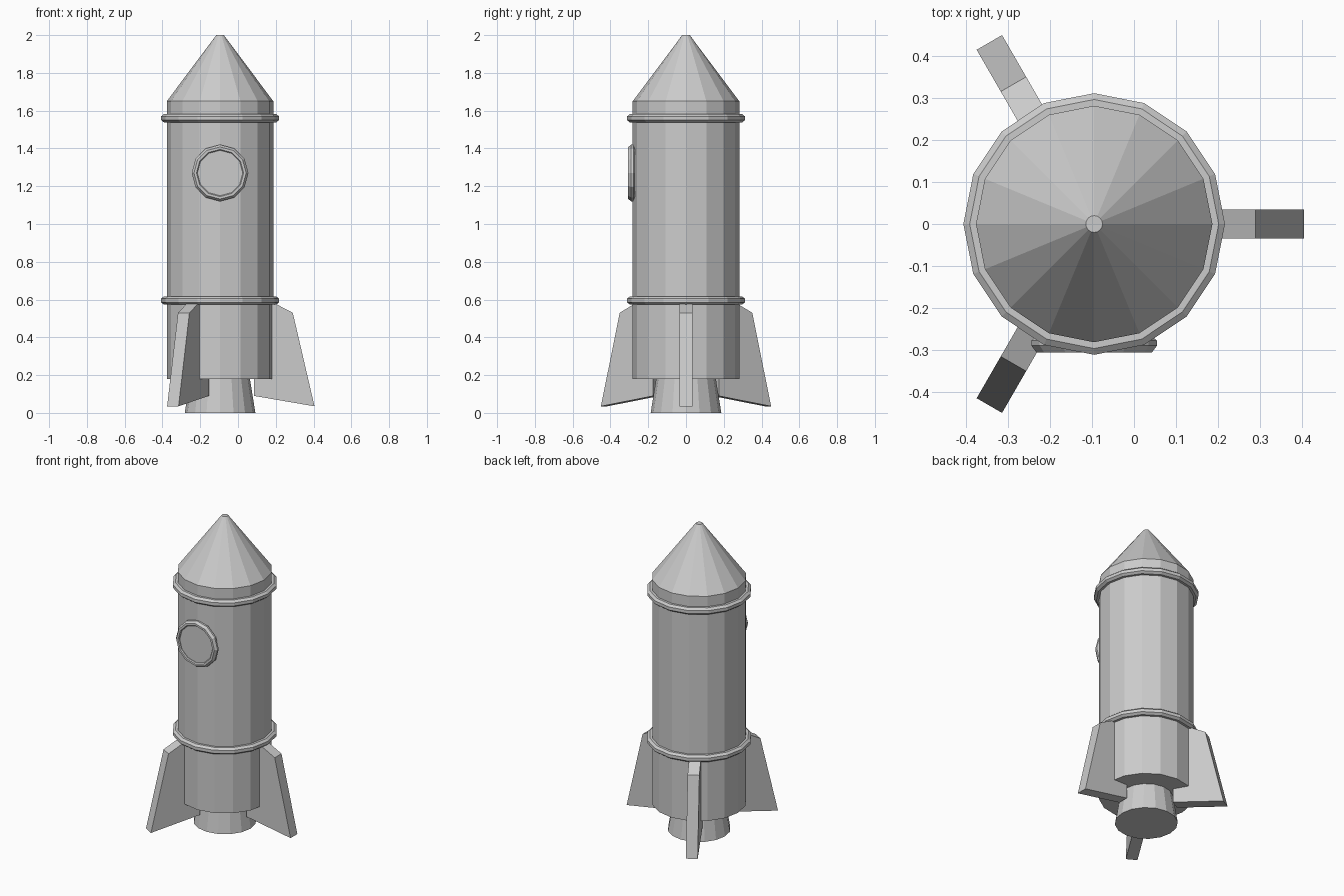
import bpy, bmesh, math
from mathutils import Matrix, Vector

cube = bpy.data.objects.get("Cube")
if cube:
    bpy.data.objects.remove(cube, do_unlink=True)

AXIS = Vector((-0.095, 0, 0))

grey = bpy.data.materials.new("plain grey")
grey.use_nodes = True
grey.diffuse_color = (0.6, 0.6, 0.6, 1)
grey.node_tree.nodes["Principled BSDF"].inputs["Base Color"].default_value = (0.6, 0.6, 0.6, 1)


def finish(name, bm, matrix):
    bmesh.ops.recalc_face_normals(bm, faces=bm.faces)
    mesh = bpy.data.meshes.new(name)
    bm.to_mesh(mesh)
    bm.free()
    mesh.materials.append(grey)
    obj = bpy.data.objects.new(name, mesh)
    obj.matrix_world = matrix
    bpy.context.collection.objects.link(obj)
    return obj


def lathe(name, profile, sides=16, closed=False, matrix=Matrix.Translation(AXIS)):
    """Turn (radius, height) points round z; open profiles get end caps."""
    bm = bmesh.new()
    rings = []
    for r, z in profile:
        angles = [math.tau * i / sides for i in range(sides)]
        rings.append([bm.verts.new((r * math.cos(a), r * math.sin(a), z)) for a in angles])
    pairs = list(zip(rings, rings[1:]))
    if closed:
        pairs.append((rings[-1], rings[0]))
    else:
        bm.faces.new(rings[0])
        bm.faces.new(rings[-1])
    for low, high in pairs:
        for i in range(sides):
            j = (i + 1) % sides
            bm.faces.new((low[i], low[j], high[j], high[i]))
    return finish(name, bm, matrix)


# Hull with nose cone, and the flared engine nozzle
lathe("hull", [(0.282, 0.18), (0.282, 1.65), (0.02, 2.0)])
lathe("engine_nozzle", [(0.187, 0), (0.155, 0.2)])

# Raised bands with bevelled rims
for name, z in (("lower_band", 0.595), ("upper_band", 1.56)):
    lathe(name, [(0.27, z - 0.022), (0.297, z - 0.022), (0.312, z - 0.01),
                 (0.312, z + 0.01), (0.297, z + 0.022), (0.27, z + 0.022)], closed=True)

# Round porthole facing the front: frame and pane
facing = Matrix.Translation(AXIS + Vector((0, -0.27, 1.27))) @ Matrix.Rotation(math.pi / 2, 4, "X")
lathe("porthole_frame", [(0.12, 0), (0.14, 0), (0.15, 0.008), (0.15, 0.02),
                         (0.138, 0.036), (0.125, 0.036), (0.12, 0.03)],
      sides=12, closed=True, matrix=facing)
lathe("porthole_pane", [(0.122, 0), (0.122, 0.025)], sides=12, matrix=facing)

# Three swept fins
outline = [(0.18, 0.09), (0.50, 0.035), (0.385, 0.53), (0.295, 0.577), (0.18, 0.577)]
for n, name in enumerate(("left_fin", "back_right_fin", "front_right_fin")):
    bm = bmesh.new()
    face = bm.faces.new([bm.verts.new((r, -0.035, z)) for r, z in outline])
    side = bmesh.ops.extrude_face_region(bm, geom=[face])
    moved = [v for v in side["geom"] if isinstance(v, bmesh.types.BMVert)]
    bmesh.ops.translate(bm, verts=moved, vec=(0, 0.07, 0))
    if face.is_valid and len(bm.faces) == len(outline) + 1:
        bm.faces.new([v for v in face.verts])
    finish(name, bm, Matrix.Translation(AXIS) @ Matrix.Rotation(math.tau * n / 3, 4, "Z"))
